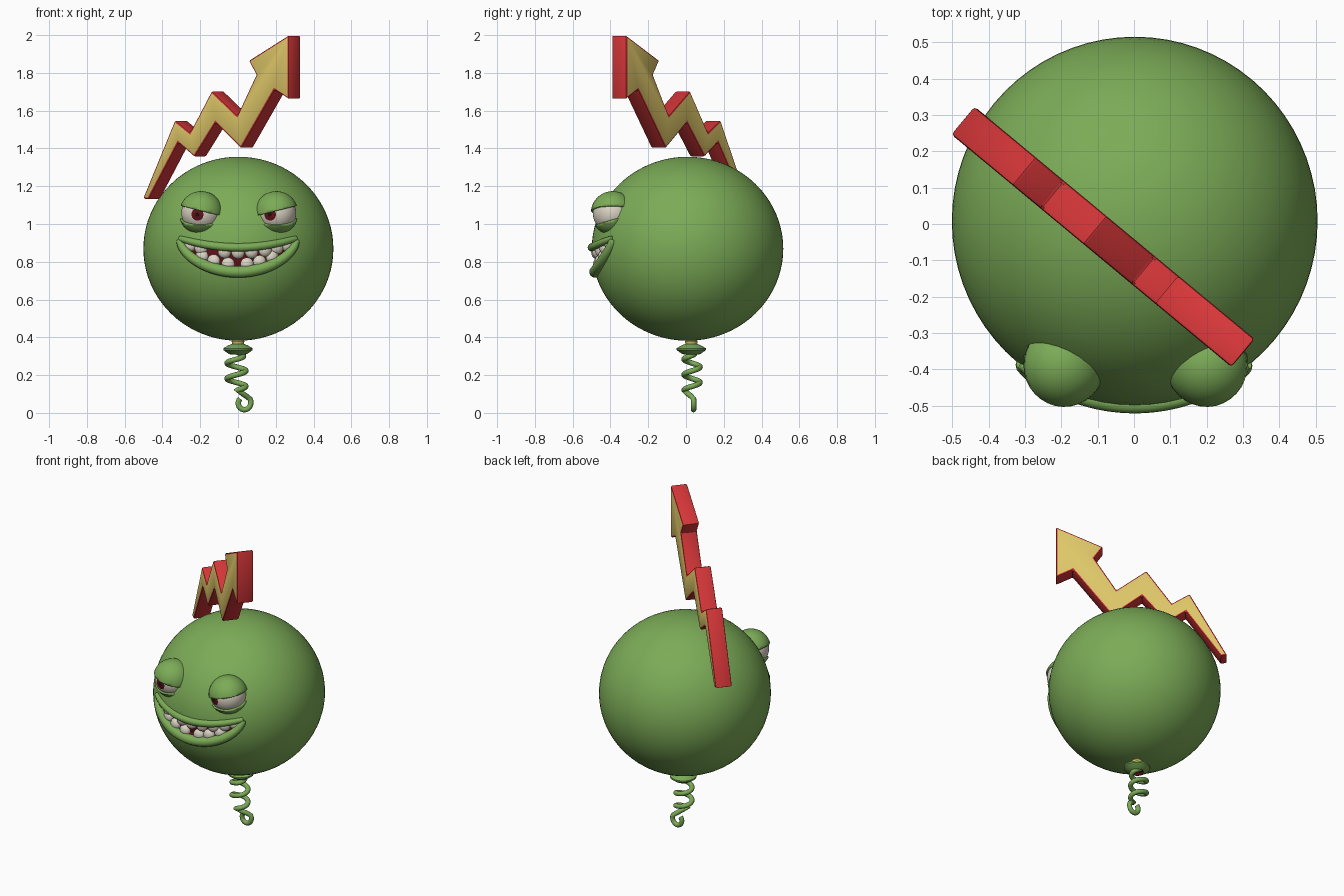
import bpy, bmesh, math
from mathutils import Vector, Matrix

if "Cube" in bpy.data.objects:
    bpy.data.objects.remove(bpy.data.objects["Cube"])

def mat(name, rgb):
    m = bpy.data.materials.new(name)
    m.diffuse_color = (*rgb, 1)
    m.use_nodes = True
    m.node_tree.nodes["Principled BSDF"].inputs["Base Color"].default_value = m.diffuse_color
    return m

GREEN = mat("balloon green", (0.20, 0.41, 0.095))
RED = mat("bright red", (0.67, 0.037, 0.04))
GOLD = mat("gold", (0.73, 0.57, 0.14))
DARK = mat("dark red", (0.12, 0.006, 0.010))
CREAM = mat("cream", (0.72, 0.66, 0.56))
BLACK = mat("pupil black", (0.01, 0.005, 0.005))

C = Vector((0.002, 0.008, 0.869))
R = Vector((0.503, 0.507, 0.487))

def finish(name, bm, mats, angle=40):
    me = bpy.data.meshes.new(name)
    bm.to_mesh(me)
    bm.free()
    ob = bpy.data.objects.new(name, me)
    bpy.context.collection.objects.link(ob)
    for m in mats:
        me.materials.append(m)
    smooth(ob, angle)
    return ob

def smooth(ob, angle=40):
    bpy.ops.object.select_all(action='DESELECT')
    ob.select_set(True)
    bpy.context.view_layer.objects.active = ob
    bpy.ops.object.shade_smooth_by_angle(angle=math.radians(angle))

def ball(center, radii, rot=Matrix(), u=32, v=16):
    bm = bmesh.new()
    m = Matrix.Translation(center) @ rot @ Matrix.Diagonal((*radii, 1))
    bmesh.ops.create_uvsphere(bm, u_segments=u, v_segments=v, radius=1, matrix=m)
    return bm

def tube(name, pts, radius, material, radii=None):
    cu = bpy.data.curves.new(name, 'CURVE')
    cu.dimensions = '3D'
    cu.bevel_depth = radius
    cu.bevel_resolution = 4
    cu.use_fill_caps = True
    sp = cu.splines.new('POLY')
    sp.points.add(len(pts) - 1)
    for i, p in enumerate(pts):
        sp.points[i].co = (*p, 1)
        sp.points[i].radius = radii[i] if radii else 1
    ob = bpy.data.objects.new(name, cu)
    bpy.context.collection.objects.link(ob)
    cu.materials.append(material)
    bpy.ops.object.select_all(action='DESELECT')
    ob.select_set(True)
    bpy.context.view_layer.objects.active = ob
    bpy.ops.object.convert(target='MESH')
    smooth(bpy.context.object, 50)

def on_body(x, z, f=1.0):
    """Point on the front of the body, scaled by f about its centre."""
    a, b = (x - C.x) / R.x, (z - C.z) / R.z
    y = -R.y * math.sqrt(max(0, 1 - a * a - b * b))
    return C + f * Vector((x - C.x, y, z - C.z))

# mouth outline
W = 0.31
def lip_top(x):
    return 0.872 + 0.048 * (x / W) ** 2
def lip_low(x):
    return 0.92 - 0.172 * max(0, 1 - (x / W) ** 2) ** 0.6

# body with a hollow mouth
body = finish("balloon_body", ball(C, R, u=72, v=40), [GREEN, DARK])
bm = bmesh.new()
N, K = 36, 6
grid = []
for f in (0.88, 1.12):
    rows = []
    for i in range(N + 1):
        x = 0.98 * W * (2 * i / N - 1)
        rows.append([bm.verts.new(on_body(x, lip_low(x) + (lip_top(x) - lip_low(x)) * j / K, f))
                     for j in range(K + 1)])
    grid.append(rows)
a, b = grid
for g in grid:
    for i in range(N):
        for j in range(K):
            bm.faces.new((g[i][j], g[i + 1][j], g[i + 1][j + 1], g[i][j + 1]))
for i in range(N):
    for j in (0, K):
        bm.faces.new((a[i][j], a[i + 1][j], b[i + 1][j], b[i][j]))
for j in range(K):
    for i in (0, N):
        bm.faces.new((a[i][j], a[i][j + 1], b[i][j + 1], b[i][j]))
bmesh.ops.recalc_face_normals(bm, faces=bm.faces)
for f in bm.faces:
    f.material_index = 1
cutter = finish("mouth_cutter", bm, [GREEN, DARK])
cutter.hide_render = True
mod = body.modifiers.new("mouth", 'BOOLEAN')
mod.operation = 'DIFFERENCE'
mod.solver = 'EXACT'
mod.object = cutter
bpy.context.view_layer.objects.active = body
bpy.ops.object.modifier_apply(modifier=mod.name)
bpy.data.objects.remove(cutter)
smooth(body, 40)

# lips
xs = [-W * math.cos(math.pi * i / 48) for i in range(49)]
taper = [0.45 + 0.55 * math.sin(math.pi * i / 48) ** 0.6 for i in range(49)]
tube("upper_lip", [on_body(x, lip_top(x) + 0.004, 1.0) for x in xs], 0.022, GREEN, taper)
tube("lower_lip", [on_body(x, lip_low(x) - 0.002, 0.998) for x in xs], 0.031, GREEN, taper)

# teeth
def tooth(name, x, z, rx, rz):
    rot = Matrix.Rotation(math.asin(x / 0.5), 4, 'Z')
    finish(name, ball(on_body(x, z, 0.955), (rx, 0.026, rz), rot, 16, 10), [CREAM], 60)

for i, x in enumerate((-0.265, -0.205, -0.075, 0.0, 0.075, 0.15, 0.215, 0.27)):
    tooth(f"upper_tooth_{i}", x, lip_top(x) - 0.022, 0.036, 0.036 - 0.04 * max(0, abs(x) - 0.15))
for i, x in enumerate((-0.20, -0.135, -0.055, 0.05, 0.12, 0.19)):
    tooth(f"lower_tooth_{i}", x, lip_low(x) + 0.032, 0.036, 0.036)

# eyes: ball with painted iris, plus upper and lower lids
for side, ex, look in (("left", -0.195, -0.02), ("right", 0.203, -0.035)):
    s = -1 if ex < 0 else 1
    E = Vector((ex, -0.388, 1.058))
    gaze = Vector((look, -0.1, -0.008)).normalized()
    bm = ball(E, (0.105,) * 3, gaze.to_track_quat('Z', 'Y').to_matrix().to_4x4(), 32, 30)
    for f in bm.faces:
        ang = (f.calc_center_median() - E).angle(gaze)
        f.material_index = 2 if ang < 0.11 else 1 if ang < 0.32 else 0
    finish(f"{side}_eyeball", bm, [CREAM, DARK, BLACK])
    for lid, dz, no, upper in (("upper", 0.012, (-s * 0.25, 0, 1), True),
                               ("lower", -0.038, (0, -0.3, 1), False)):
        bm = ball(E, (0.116,) * 3, u=32, v=20)
        bmesh.ops.bisect_plane(bm, geom=bm.verts[:] + bm.edges[:] + bm.faces[:],
                               plane_co=E + Vector((0, 0, dz)), plane_no=Vector(no),
                               clear_inner=upper, clear_outer=not upper)
        ob = finish(f"{side}_{lid}_eyelid", bm, [GREEN])
        sol = ob.modifiers.new("thickness", 'SOLIDIFY')
        sol.thickness = 0.014
        sol.offset = -1

# zigzag arrow: (x, z) outline of the front face, turned about z
outline = [(-0.505, 1.135), (-0.335, 1.55), (-0.255, 1.485), (-0.14, 1.705), (-0.005, 1.575),
           (0.095, 1.79), (0.055, 1.865), (0.268, 2.0), (0.268, 1.66), (0.192, 1.71),
           (0.015, 1.40), (-0.12, 1.535), (-0.232, 1.355), (-0.318, 1.43), (-0.475, 1.13)]
n = Vector((0.64, 0.77, 0)).normalized()
bm = bmesh.new()
face = bm.faces.new([bm.verts.new((x, 0.24 - 0.83 * (x + 0.495), z)) for x, z in outline])
ext = bmesh.ops.extrude_face_region(bm, geom=[face], use_keep_orig=True)
bmesh.ops.translate(bm, verts=[v for v in ext['geom'] if isinstance(v, bmesh.types.BMVert)], vec=n * 0.1)
bmesh.ops.recalc_face_normals(bm, faces=bm.faces)
bmesh.ops.bevel(bm, geom=bm.edges[:], offset=0.009, segments=2, profile=0.5, affect='EDGES')
bm.normal_update()
for f in bm.faces:
    f.material_index = 1 if abs(f.normal.dot(n)) > 0.99 else 0
finish("zigzag_arrow", bm, [RED, GOLD], 30)

# tied neck: gold band and flared knot with a dark opening below
def lathe(name, profile, mats, rule=lambda c: 0):
    bm = bmesh.new()
    vs = [bm.verts.new((r, 0, z)) for r, z in profile]
    es = [bm.edges.new(p) for p in zip(vs, vs[1:])]
    bmesh.ops.spin(bm, geom=vs + es, cent=(0, 0, 0), axis=(0, 0, 1), angle=math.tau, steps=28)
    bmesh.ops.remove_doubles(bm, verts=bm.verts, dist=1e-4)
    bmesh.ops.recalc_face_normals(bm, faces=bm.faces)
    for f in bm.faces:
        f.material_index = rule(f.calc_center_median())
    bmesh.ops.translate(bm, verts=bm.verts, vec=(0, 0.028, 0))
    finish(name, bm, mats)

lathe("gold_band", [(0, 0.395), (0.026, 0.392), (0.034, 0.378), (0.03, 0.362), (0, 0.358)], [GOLD])
lathe("neck_knot", [(0, 0.372), (0.025, 0.368), (0.05, 0.358), (0.078, 0.342), (0.077, 0.332),
                    (0.05, 0.313), (0.038, 0.309), (0.03, 0.318), (0, 0.325)], [GREEN, DARK],
      lambda c: 1 if c.z < 0.325 and c.xy.length < 0.036 else 0)

# curly string: helix that runs into a small hook
pts = []
for i in range(81):
    t = i / 80
    r = 0.05 * min(1, 0.3 + 4 * t)
    ang = math.pi * 0.5 + t * math.tau * 2.5
    pts.append((-0.008 - r * math.cos(ang), 0.032 + r * math.sin(ang) * 0.85, 0.325 - 0.205 * t))
pts += [(0.02, 0.005, 0.105), (0.045, 0.028, 0.088)]
for i in range(17):
    ang = math.radians(30 - 255 * i / 16)
    r = 0.037 - 0.008 * i / 16
    pts.append((0.032 + r * math.cos(ang), 0.04, 0.053 + r * 1.08 * math.sin(ang)))
tube("curly_string", pts, 0.0145, GREEN)
